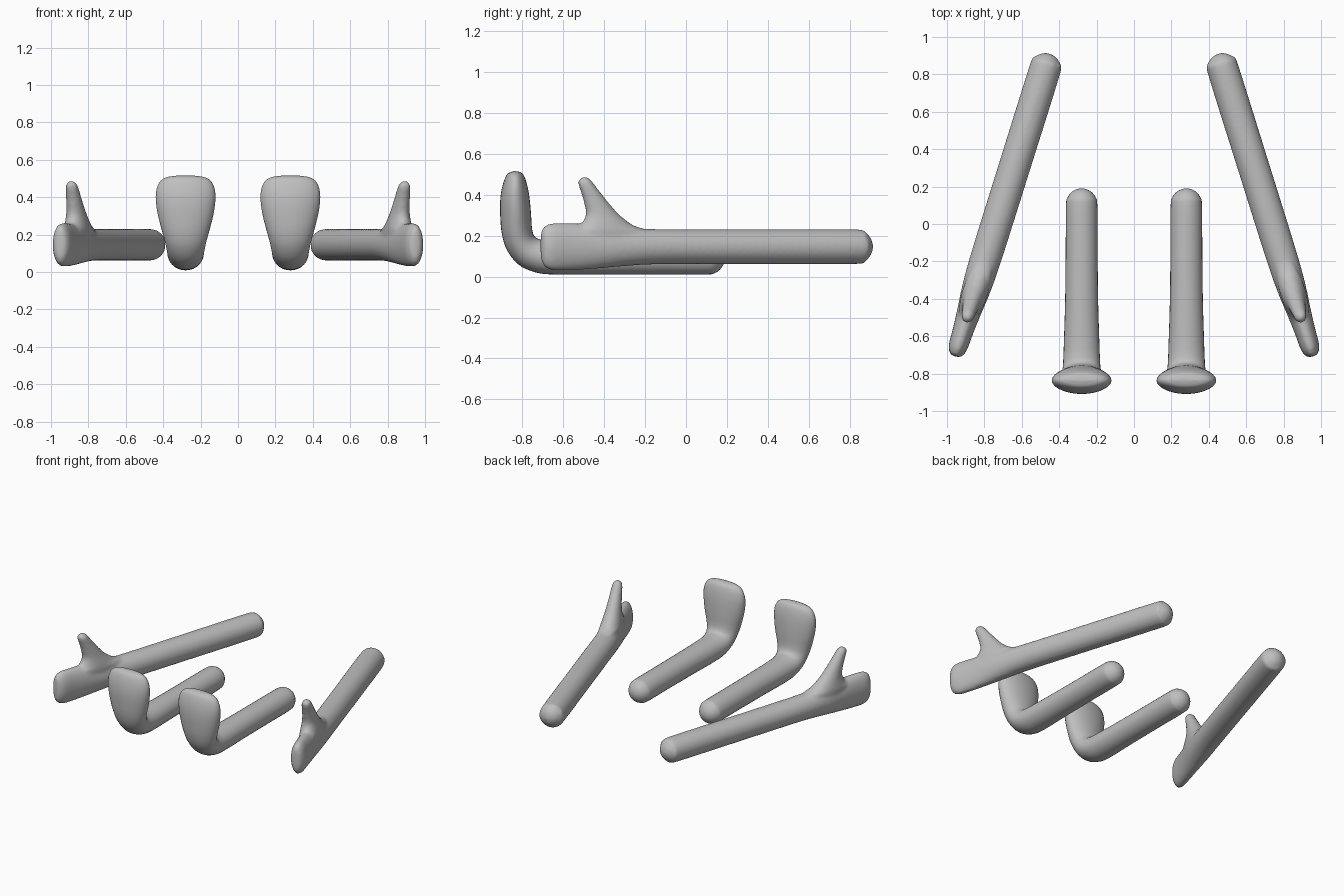
import bpy, bmesh, math
from mathutils import Vector, Matrix

SEG, STEPS = 28, 4
grey = bpy.data.materials.new("plain grey")
grey.diffuse_color = (0.52, 0.52, 0.52, 1)


def catmull(a, b, c, d, t):
    return 0.5 * (2 * b + (c - a) * t + (2 * a - 5 * b + 4 * c - d) * t * t
                  + (3 * b - a - 3 * c + d) * t ** 3)


def add_loft(bm, rings):
    """Rounded limb: each ring is (y1, z1, y2, z2, half width), closed at both ends."""
    r = [Vector(k) for k in rings]
    r = [r[0]] + r + [r[-1]]
    path = [catmull(*r[i:i + 4], s / STEPS) for i in range(len(r) - 3) for s in range(STEPS)]
    path.append(r[-1])
    loops = []
    for y1, z1, y2, z2, w in path:
        p, q = Vector((0, y1, z1)), Vector((0, y2, z2))
        mid, half = (p + q) / 2, (q - p) / 2
        loops.append([bm.verts.new(mid + half * math.cos(a) + Vector((w * math.sin(a), 0, 0)))
                      for a in (2 * math.pi * k / SEG for k in range(SEG))])
    for a, b in zip(loops, loops[1:]):
        for k in range(SEG):
            n = (k + 1) % SEG
            bm.faces.new((a[k], a[n], b[n], b[k]))
    bm.faces.new(loops[0][::-1])
    bm.faces.new(loops[-1])


def make_pair(name, lofts, place, blend=False):
    """Builds the right-hand part and its mirror image."""
    for side, sx in (("right", 1), ("left", -1)):
        bm = bmesh.new()
        for rings in lofts:
            add_loft(bm, rings)
        bm.transform(Matrix.Diagonal((sx, 1, 1, 1)) @ place)
        bmesh.ops.recalc_face_normals(bm, faces=bm.faces)
        me = bpy.data.meshes.new(f"{side}_{name}")
        bm.to_mesh(me)
        bm.free()
        me.materials.append(grey)
        ob = bpy.data.objects.new(f"{side}_{name}", me)
        bpy.context.collection.objects.link(ob)
        if blend:  # fuse thumb and arm into one soft surface
            rm = ob.modifiers.new("fuse", 'REMESH')
            rm.mode, rm.voxel_size, rm.use_smooth_shade = 'VOXEL', 0.011, True
            sm = ob.modifiers.new("soften", 'SMOOTH')
            sm.factor, sm.iterations = 0.5, 6
        for f in me.polygons:
            f.use_smooth = True


def dome(y, z, r, length):
    """Rings for a rounded end pointing to +y."""
    out = []
    for deg in (25, 50, 70, 83, 88):
        c, s = math.cos(math.radians(deg)), math.sin(math.radians(deg))
        out.append((y + length * s, z - r * c, y + length * s, z + r * c, r * c))
    return out


# Leg with upright foot, from the foot top down round the heel and along the shin
leg = [
    (-0.842, 0.515, -0.828, 0.515, 0.05),
    (-0.868, 0.506, -0.802, 0.506, 0.105),
    (-0.885, 0.480, -0.786, 0.480, 0.140),
    (-0.900, 0.430, -0.772, 0.430, 0.158),
    (-0.908, 0.370, -0.763, 0.370, 0.158),
    (-0.908, 0.300, -0.757, 0.300, 0.147),
    (-0.900, 0.210, -0.753, 0.240, 0.128),
    (-0.875, 0.130, -0.745, 0.205, 0.112),
    (-0.820, 0.060, -0.730, 0.188, 0.102),
    (-0.740, 0.022, -0.700, 0.180, 0.098),
    (-0.640, 0.010, -0.630, 0.176, 0.095),
    (-0.400, 0.010, -0.400, 0.175, 0.088),
    (-0.100, 0.010, -0.100, 0.175, 0.085),
    (0.100, 0.010, 0.100, 0.175, 0.084),
] + dome(0.108, 0.0925, 0.0825, 0.082)
make_pair("leg", [leg], Matrix.Translation((0.28, 0, 0)))

# Arm with flat hand, from the fingertips to the shoulder
arm = [
    (-0.742, 0.10, -0.742, 0.20, 0.012),
    (-0.735, 0.065, -0.735, 0.235, 0.030),
    (-0.715, 0.042, -0.715, 0.252, 0.044),
    (-0.680, 0.030, -0.680, 0.262, 0.052),
    (-0.600, 0.030, -0.600, 0.262, 0.056),
    (-0.500, 0.035, -0.500, 0.258, 0.064),
    (-0.350, 0.048, -0.350, 0.243, 0.078),
    (-0.150, 0.060, -0.150, 0.232, 0.084),
    (0.300, 0.061, 0.300, 0.231, 0.085),
    (0.850, 0.061, 0.850, 0.231, 0.085),
] + dome(0.868, 0.146, 0.085, 0.086)
# Thumb, flaring into the arm
thumb = [
    (-0.450, 0.130, -0.270, 0.130, 0.062),
    (-0.575, 0.215, -0.190, 0.215, 0.068),
    (-0.540, 0.250, -0.270, 0.250, 0.064),
    (-0.512, 0.300, -0.340, 0.300, 0.054),
    (-0.518, 0.350, -0.388, 0.350, 0.046),
    (-0.536, 0.410, -0.438, 0.410, 0.039),
    (-0.552, 0.455, -0.474, 0.455, 0.034),
    (-0.546, 0.475, -0.490, 0.475, 0.026),
    (-0.530, 0.486, -0.508, 0.486, 0.012),
]
turn = Matrix.Translation((0.735, 0, 0)) @ Matrix.Rotation(math.radians(17.4), 4, 'Z')
make_pair("arm", [arm, thumb], turn, blend=True)
